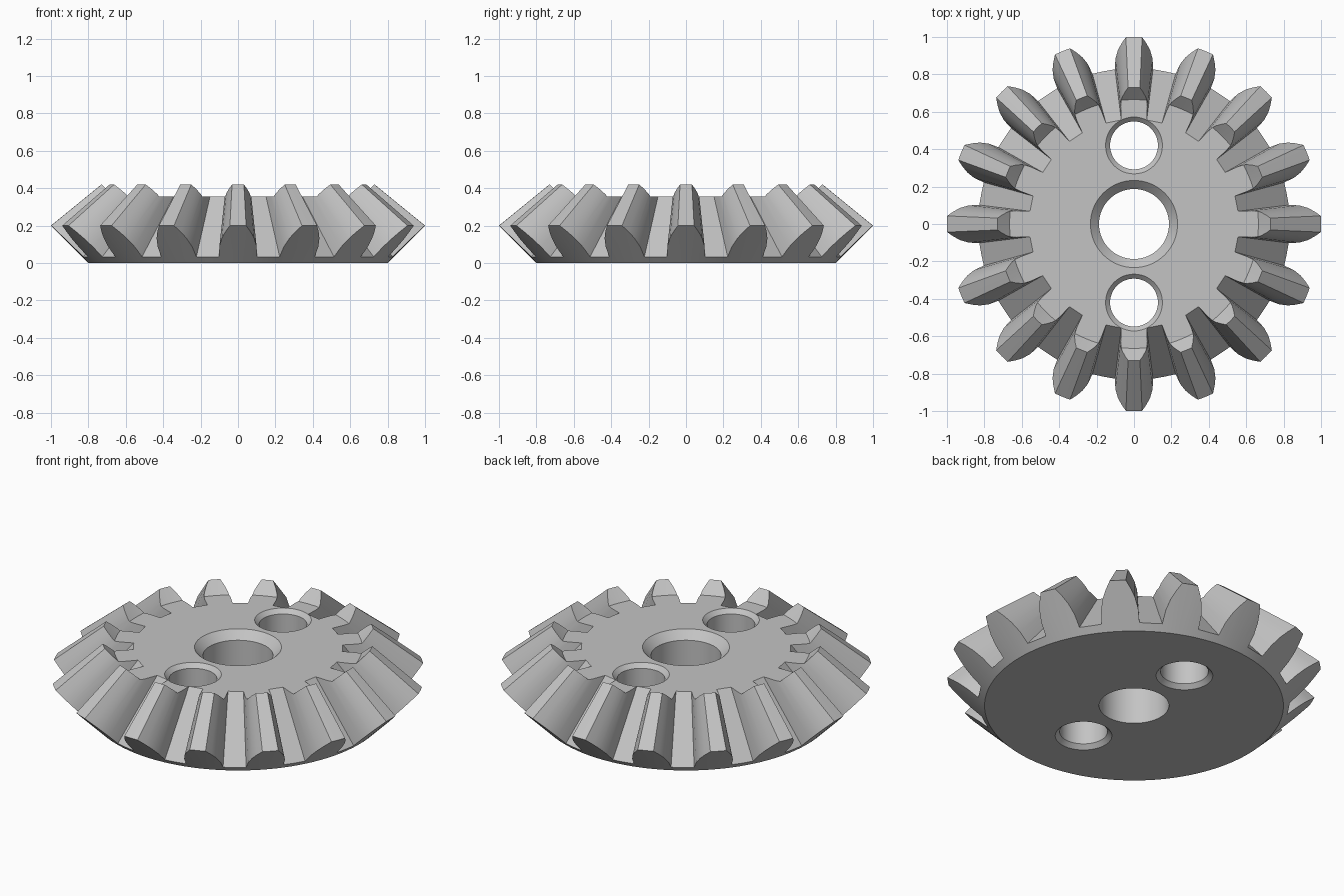
import bpy, bmesh
from math import sin, cos, pi, radians
from mathutils import Vector, Matrix

cube = bpy.data.objects.get("Cube")
if cube:
    bpy.data.objects.remove(cube, do_unlink=True)

TEETH = 16
PITCH = 2 * pi / TEETH
TOP = 0.355                      # height of the flat plate
APEX = Vector((0, 0, 1.015))     # tooth flanks all converge here

steel = bpy.data.materials.new("grey_steel")
steel.use_nodes = True
GREY = (0.55, 0.55, 0.55, 1)
steel.diffuse_color = GREY
steel.node_tree.nodes["Principled BSDF"].inputs["Base Color"].default_value = GREY


def make_object(name, bm):
    bmesh.ops.recalc_face_normals(bm, faces=bm.faces)
    mesh = bpy.data.meshes.new(name)
    bm.to_mesh(mesh)
    bm.free()
    mesh.materials.append(steel)
    obj = bpy.data.objects.new(name, mesh)
    bpy.context.collection.objects.link(obj)
    return obj


def loft(bm, rings):
    """Skin a list of closed point loops and cap both ends."""
    loops = [[bm.verts.new(p) for p in ring] for ring in rings]
    n = len(loops[0])
    for a, b in zip(loops, loops[1:]):
        for i in range(n):
            j = (i + 1) % n
            bm.faces.new((a[i], a[j], b[j], b[i]))
    bm.faces.new(loops[0])
    bm.faces.new(loops[-1])


def turned(bm, profile, segments, y=0):
    """Turn (radius, height) points about a vertical axis."""
    loft(bm, [[(r * cos(2 * pi * i / segments), y + r * sin(2 * pi * i / segments), z)
               for i in range(segments)] for r, z in profile])


def cut(target, cutter):
    cutter.hide_render = True
    mod = target.modifiers.new(cutter.name, "BOOLEAN")
    mod.operation = "DIFFERENCE"
    mod.solver = "EXACT"
    mod.object = cutter
    bpy.context.view_layer.objects.active = target
    bpy.ops.object.modifier_apply(modifier=mod.name)
    bpy.data.objects.remove(cutter, do_unlink=True)


# Gear blank: back cone, tip cone, inner tooth ends and flat plate
bm = bmesh.new()
turned(bm, [(0.8, 0), (1, 0.2), (0.73, 0.42), (0.665, TOP)], 128)
gear = make_object("bevel_gear", bm)

# Tooth gaps: section between two neighbouring flanks, tapered to the apex
flank = [(0.83, 0.102), (0.885, 0.1), (0.93, 0.087), (0.965, 0.068),
         (1, 0.043), (1.05, 0.01)]     # radius, half width of tooth
left = [Matrix.Rotation(PITCH / 2, 3, "Z") @ Vector((r, -w, r - 0.8)) for r, w in flank]
right = [Vector((p.x, -p.y, p.z)) for p in left]
section = left + right[::-1]
bm = bmesh.new()
for k in range(TEETH):
    turn = Matrix.Rotation(PITCH * (k + 0.5), 3, "Z")
    loft(bm, [[turn @ APEX.lerp(p, s) for p in section] for s in (1.08, 0.58)])
cut(gear, make_object("tooth_gaps", bm))

# Centre bore, chamfered on top
bm = bmesh.new()
turned(bm, [(0.187, -0.1), (0.187, TOP - 0.046), (0.233, TOP), (0.233, TOP + 0.1)], 64)
# Two side holes, chamfered on both ends
for y in (-0.42, 0.42):
    turned(bm, [(0.152, -0.1), (0.152, 0), (0.128, 0.024), (0.128, TOP - 0.024),
                (0.152, TOP), (0.152, TOP + 0.1)], 48, y)
cut(gear, make_object("holes", bm))

bpy.ops.object.select_all(action="DESELECT")
gear.select_set(True)
bpy.context.view_layer.objects.active = gear
bpy.ops.object.shade_smooth_by_angle(angle=radians(20))
